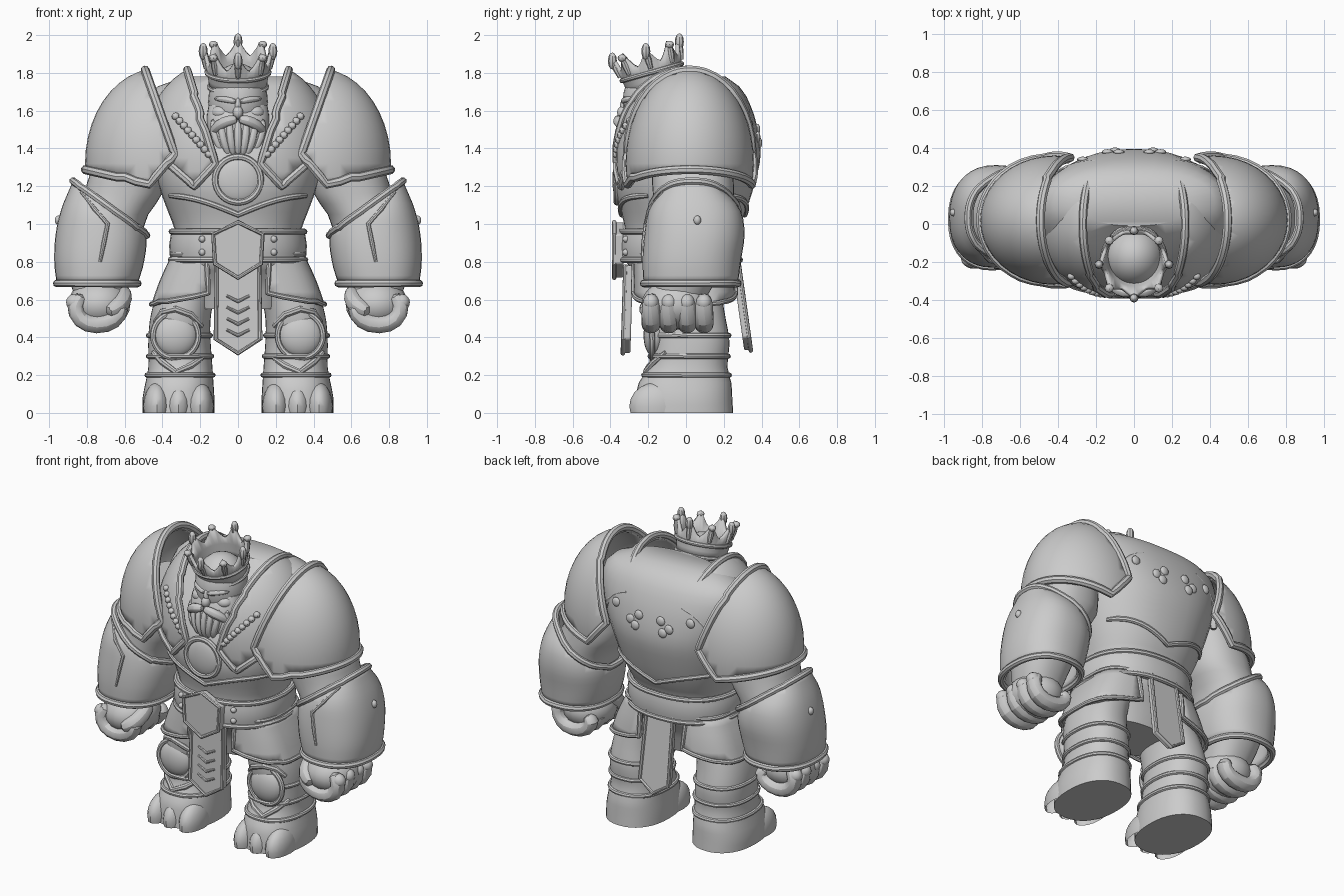
import bpy, bmesh, math
from math import sin, cos, pi, radians
from mathutils import Vector, Matrix

if "Cube" in bpy.data.objects:
    bpy.data.objects.remove(bpy.data.objects["Cube"])

grey = bpy.data.materials.new("stone_grey")
grey.use_nodes = True
COLOUR = (0.6, 0.6, 0.6, 1)
grey.diffuse_color = COLOUR
grey.node_tree.nodes["Principled BSDF"].inputs["Base Color"].default_value = COLOUR


def finish(name, bm, mirror=False, solid=0, subsurf=0, bevel=0):
    bmesh.ops.recalc_face_normals(bm, faces=bm.faces)
    mesh = bpy.data.meshes.new(name)
    bm.to_mesh(mesh)
    bm.free()
    mesh.materials.append(grey)
    ob = bpy.data.objects.new(name, mesh)
    bpy.context.collection.objects.link(ob)
    bpy.ops.object.select_all(action="DESELECT")
    ob.select_set(True)
    bpy.context.view_layer.objects.active = ob
    bpy.ops.object.shade_smooth_by_angle(angle=radians(40))
    if solid:
        m = ob.modifiers.new("thickness", "SOLIDIFY")
        m.thickness, m.offset = solid, -1
    if bevel:
        m = ob.modifiers.new("bevel", "BEVEL")
        m.width, m.segments = bevel, 2
    if subsurf:
        ob.modifiers.new("smooth", "SUBSURF").levels = subsurf
    if mirror:
        ob.modifiers.new("mirror", "MIRROR")


def section(rings, z):
    """Smoothly interpolated (cx, cy, rx, ry) of a stack of rings (z, cx, cy, rx, ry)."""
    z = min(max(z, rings[0][0]), rings[-1][0])
    i = max(k for k in range(len(rings) - 1) if rings[k][0] <= z)
    a, b = rings[i], rings[i + 1]
    p, q = rings[max(i - 1, 0)], rings[min(i + 2, len(rings) - 1)]
    h = b[0] - a[0]
    t = (z - a[0]) / h
    out = []
    for k in range(1, 5):
        m0 = (b[k] - p[k]) / (b[0] - p[0]) * h
        m1 = (q[k] - a[k]) / (q[0] - a[0]) * h
        out.append(a[k] * (1 + 2 * t) * (1 - t) ** 2 + m0 * t * (1 - t) ** 2
                   + b[k] * t * t * (3 - 2 * t) + m1 * t * t * (t - 1))
    return out


def ring_points(rings, z, e=2.3, n=36):
    cx, cy, rx, ry = section(rings, z)
    pw = lambda v: math.copysign(abs(v) ** (2 / e), v)
    return [Vector((cx + rx * pw(cos(a)), cy + ry * pw(sin(a)), z)) for a in (2 * pi * k / n for k in range(n))]


def on_surface(rings, x, z, side=-1, e=2.3):
    cx, cy, rx, ry = section(rings, z)
    d = min(abs((x - cx) / rx), 1)
    return Vector((x, cy + side * ry * (1 - d ** e) ** (1 / e), z))


def skin(bm, loops, closed=False, cap=True):
    rows = [[bm.verts.new(p) for p in loop] for loop in loops]
    n = len(rows[0])
    for a, b in zip(rows, rows[1:] + rows[:1] if closed else rows[1:]):
        for k in range(n):
            bm.faces.new((a[k], a[(k + 1) % n], b[(k + 1) % n], b[k]))
    if cap and not closed:
        bm.faces.new(rows[0])
        bm.faces.new(rows[-1])


def loft_mesh(rings, steps=16, cap=True, e=2.3):
    bm = bmesh.new()
    z0, z1 = rings[0][0], rings[-1][0]
    skin(bm, [ring_points(rings, z0 + (z1 - z0) * k / steps, e) for k in range(steps + 1)], cap=cap)
    return bm


def add_tube(bm, pts, r, closed=False, sides=8):
    pts = [Vector(p) for p in pts]
    loops, normal = [], None
    for i, p in enumerate(pts):
        a = pts[i - 1] if closed or i else p
        b = pts[(i + 1) % len(pts)] if closed or i < len(pts) - 1 else p
        t = (b - a).normalized()
        normal = t.orthogonal() if normal is None else normal - t * normal.dot(t)
        normal.normalize()
        w = t.cross(normal)
        s = r if closed or 0 < i < len(pts) - 1 else r * 0.7
        loops.append([p + s * (cos(q) * normal + sin(q) * w)
                      for q in (2 * pi * k / sides for k in range(sides))])
    skin(bm, loops, closed)


def tubes(name, paths, r, mirror=False, closed=False, subsurf=0):
    bm = bmesh.new()
    for pts in paths:
        add_tube(bm, pts, r, closed)
    finish(name, bm, mirror, subsurf=subsurf)


def add_ball(bm, c, r, seg=24):
    m = Matrix.Translation(c) @ Matrix.Diagonal((*r, 1))
    bmesh.ops.create_uvsphere(bm, u_segments=seg, v_segments=seg // 2 + 2, radius=1, matrix=m)


def balls(name, items, mirror=False, seg=12):
    bm = bmesh.new()
    for c, r in items:
        add_ball(bm, c, r, seg)
    finish(name, bm, mirror)


def trim(bm, co, no):
    bmesh.ops.bisect_plane(bm, geom=bm.verts[:] + bm.edges[:] + bm.faces[:], plane_co=co, plane_no=no,
                           clear_inner=True)


def armour(name, bm, cuts, rim):
    """Trim a shell along lines in the xz plane, keeping the left of each, and roll a rim on its border."""
    for (x0, z0), (x1, z1) in cuts:
        trim(bm, (x0, 0, z0), (z0 - z1, 0, x1 - x0))
    bmesh.ops.remove_doubles(bm, verts=bm.verts, dist=0.012)
    edges = {e for e in bm.edges if e.is_boundary}
    paths = []
    while edges:
        e = edges.pop()
        start, v = e.verts
        path = [start.co.copy()]
        while v is not start:
            path.append(v.co.copy())
            e = next((f for f in v.link_edges if f in edges), None)
            if e is None:
                break
            edges.remove(e)
            v = e.other_vert(v)
        if len(path) > 3:
            paths.append(path)
    tubes(name + "_rim", paths, rim, True, closed=True)
    finish(name, bm, True, solid=0.03)


def plate(name, half, y_at, thick, rim):
    """Symmetric upright plate from a half outline that runs top to bottom."""
    outline = half + [(-x, z) for x, z in reversed(half) if x > 0]
    bm = bmesh.new()
    skin(bm, [[Vector((x, y_at(z) + d, z)) for x, z in outline] for d in (-thick / 2, thick / 2)])
    finish(name, bm, bevel=0.008)
    out = math.copysign(thick / 2, y_at(0.5))
    tubes(name + "_rim", [[(x * 0.94, y_at(z) + out, z) for x, z in outline]], rim, closed=True)


# Torso and its chest seams
torso = [(.55, 0, -.02, .25, .17), (.7, 0, -.02, .31, .22), (.8, 0, -.03, .34, .29), (.95, 0, -.03, .33, .29),
         (1.05, 0, -.015, .365, .325), (1.2, 0, -.01, .42, .37), (1.36, 0, .02, .46, .375), (1.5, 0, .05, .5, .33),
         (1.62, 0, .085, .5, .26), (1.72, 0, .11, .44, .18), (1.78, 0, .1, .28, .11)]
finish("torso", loft_mesh(torso, 24))
for side, label in ((-1, "chest"), (1, "back")):
    path = [on_surface(torso, .04 * k, 1.05 + .1 * sin(.17 * abs(k)), side) for k in range(-9, 10)]
    tubes(label + "_seam", [path], .016)
balls("back_knots", [(on_surface(torso, x, z, 1), (.03, .015, .03))
                     for x, z in ((.08, 1.5), (.14, 1.46), (.1, 1.43), (.27, 1.52))], True)

# Belt, buckle and hanging cloths
belt = [(.8, 0, -.03, .355, .315), (.885, 0, -.03, .365, .325), (.97, 0, -.03, .35, .315)]
finish("belt", loft_mesh(belt, 4))
tubes("belt_rims", [ring_points(belt, z) for z in (.81, .96)], .016, closed=True)
balls("belt_studs", [(on_surface(belt, .19, z), (.018,) * 3) for z in (.85, .92)], True)
plate("buckle", [(0, 1.01), (.14, .945), (.13, .79), (0, .715)], lambda z: -.355, .05, .012)
front_y = lambda z: -.3 - .03 * (.8 - z)
plate("front_cloth", [(.12, .78), (.125, .39), (0, .315)], front_y, .04, .012)
back_y = lambda z: .26 + .14 * (.8 - z)
plate("back_cloth", [(.1, .85), (.11, .4), (0, .33)], back_y, .035, .012)
tubes("cloth_chevrons", [[(x, front_y(z) - .02, z + abs(x) * .5) for x in (-.06, 0, .06)]
                         for z in (.41, .47, .53, .59)], .01)

# Hip plates
skirt = [(.54, 0, -.005, .47, .275), (.7, 0, -.01, .415, .27), (.84, 0, -.02, .35, .26)]
armour("hip_plate", loft_mesh(skirt, 6, cap=False, e=3.4), [((.17, .9), (.15, .5)), ((.15, .63), (.46, .575))], .014)

# Legs, boots and knee guards
leg = [(0, .315, -.01, .19, .26), (.08, .315, -.01, .19, .255), (.16, .31, -.005, .18, .245),
       (.24, .305, .01, .17, .21), (.38, .31, .02, .165, .21), (.5, .305, 0, .16, .21),
       (.62, .275, -.01, .155, .2), (.8, .18, -.02, .14, .19)]
finish("leg", loft_mesh(leg, 20), True)
tubes("leg_straps", [ring_points(leg, z) for z in (.2, .3, .41)], .014, True, closed=True)
bm = bmesh.new()
for x in (.2, .315, .43):
    add_ball(bm, (x, -.16, .035), (.072, .14, .125), 16)
trim(bm, (0, 0, 0), (0, 0, 1))
finish("toes", bm, True)
balls("knee_cap", [((.33, -.165, .41), (.115, .06, .115))], True, 24)
tubes("knee_ring", [[(.33 + .12 * cos(a), -.18, .41 + .12 * sin(a)) for a in (pi * k / 14 for k in range(28))]],
      .016, True, closed=True)
tubes("shin_trim", [[on_surface(leg, x, z) for x, z in ((.45, .32), (.4, .27), (.33, .215), (.25, .25), (.19, .29))],
                    [on_surface(leg, x, z) for x, z in ((.44, .48), (.4, .535), (.33, .55), (.25, .52), (.19, .46))]],
      .018, True)

# Arms and hands
arm = [(.6, .73, -.04, .13, .14), (.72, .735, 0, .16, .17), (.9, .72, .03, .2, .22), (1.05, .675, .04, .2, .22),
       (1.15, .61, .04, .205, .215), (1.25, .59, .035, .2, .215), (1.5, .52, .03, .15, .18)]
finish("arm", loft_mesh(arm), True)
balls("palm", [((.735, -.05, .575), (.165, .185, .135))], True, 20)
tubes("fingers", [[(.82, y, .63), (.875, y, .57), (.84, y, .485), (.75, y, .46), (.65, y, .485), (.61, y, .55),
                   (.66, y, .58)] for y in (-.185, -.09, .005, .095)], .056, True, subsurf=1)
tubes("thumb", [[(.61, -.04, .66), (.6, -.13, .61), (.63, -.2, .56), (.7, -.225, .53)]], .055, True, subsurf=1)
balls("knuckles", [((.865, y, .585), (.045, .042, .045)) for y in (-.185, -.09, .005, .095)], True)

# Forearm guards
guard = [(.685, .745, .025, .215, .25), (.8, .735, .03, .238, .26), (.95, .725, .045, .24, .265),
         (1.08, .735, .045, .2, .24), (1.19, .765, .035, .125, .16), (1.28, .77, .03, .08, .1)]
armour("forearm_guard", loft_mesh(guard, 14, cap=False), [((.87, 1.225), (.48, .945))], .02)
tubes("forearm_trim", [[on_surface(guard, x, z) for x, z in ((.83, 1.17), (.76, 1.08), (.69, 1), (.71, .9), (.73, .8))]],
      .012, True)
balls("forearm_stud", [((.95, .06, 1.02), (.02, .02, .025))], True)

# Shoulder domes and collar plates
bm = bmesh.new()
add_ball(bm, (.42, .02, 1.32), (.39, .34, .505), 40)
armour("shoulder_plate", bm, [((.49, 1.81), (.335, 1.37)), ((.335, 1.37), (.47, 1.21)), ((.47, 1.21), (.82, 1.29))],
       .024)
bm = bmesh.new()
add_ball(bm, (.15, 0, 1.35), (.36, .37, .495), 40)
trim(bm, (0, .29, 1.5), (0, -1, .3))
armour("collar_plate", bm, [((.27, 1.82), (.12, 1.32)), ((.12, 1.32), (.23, 1.2)), ((.23, 1.2), (.38, 1.33))], .022)
bm = bmesh.new()
for k in range(9):
    x, z = .33 - .022 * k, 1.57 - .025 * k
    y = -.37 * math.sqrt(1 - ((x - .15) / .36) ** 2 - ((z - 1.35) / .495) ** 2)
    add_ball(bm, (x, y, z), (.022, .02, .02), 8)
finish("collar_beads", bm, True)

# Chest medallion
balls("medallion", [((0, -.355, 1.235), (.12, .035, .12))], seg=28)
tubes("medallion_ring", [[(.12 * cos(a), -.365, 1.235 + .12 * sin(a)) for a in (pi * k / 16 for k in range(32))]],
      .018, closed=True)

# Head, face and beard
balls("head", [((0, -.17, 1.65), (.158, .165, .2)), ((0, -.08, 1.5), (.16, .16, .22))], seg=24)
balls("face", [((0, -.335, 1.59), (.028, .03, .035)), ((0, -.325, 1.62), (.018, .025, .05))])
balls("cheeks", [((.085, -.265, 1.59), (.055, .05, .04))], True, 16)
tubes("brows", [[(.0, -.335, 1.645), (.06, -.325, 1.66), (.13, -.265, 1.665)]], .02, True, subsurf=1)
tubes("moustache", [[(0, -.355, 1.555), (.05, -.365, 1.55), (.105, -.34, 1.525), (.14, -.29, 1.48)]], .032, True,
      subsurf=1)
beard = [(1.34, 0, -.27, .06, .06), (1.4, 0, -.255, .115, .105), (1.48, 0, -.235, .155, .125),
         (1.56, 0, -.215, .165, .12), (1.63, 0, -.2, .155, .1)]
finish("beard", loft_mesh(beard, 10))
tubes("beard_strands", [[on_surface(beard, .044 * i * f, z) for f, z in ((1, 1.56), (1, 1.49), (.8, 1.42), (.5, 1.355))]
                        for i in range(-3, 4)], .022, subsurf=1)

# Tilted crown: flared band with a zigzag top, rims and leaf tips
tilt = Matrix.Translation((0, -.17, 1.765)) @ Matrix.Rotation(radians(16), 4, "X")
on_crown = lambda a, h: tilt @ Vector(((.158 + .17 * h) * cos(a), (.158 + .17 * h) * sin(a), h))
N = 48
turn = [2 * pi * k / N for k in range(N)]
bm = bmesh.new()
skin(bm, [[on_crown(a, h if h < .08 else .085 + .09 * abs(1 - (k % 6) / 3) ** 1.5) for k, a in enumerate(turn)]
          for h in (-.045, 0, .05, .09)], cap=False)
finish("crown", bm, solid=.02)
tubes("crown_rims", [[on_crown(a, h) for a in turn] for h in (-.04, .04)], .013, closed=True)
bm = bmesh.new()
for k in range(8):
    a = pi * k / 4
    add_tube(bm, [on_crown(a, h) for h in (.06, .11, .16)], .018)
    add_ball(bm, on_crown(a, .155), (.024, .024, .045 if k % 2 == 0 else .02), 8)
finish("crown_leaves", bm)
